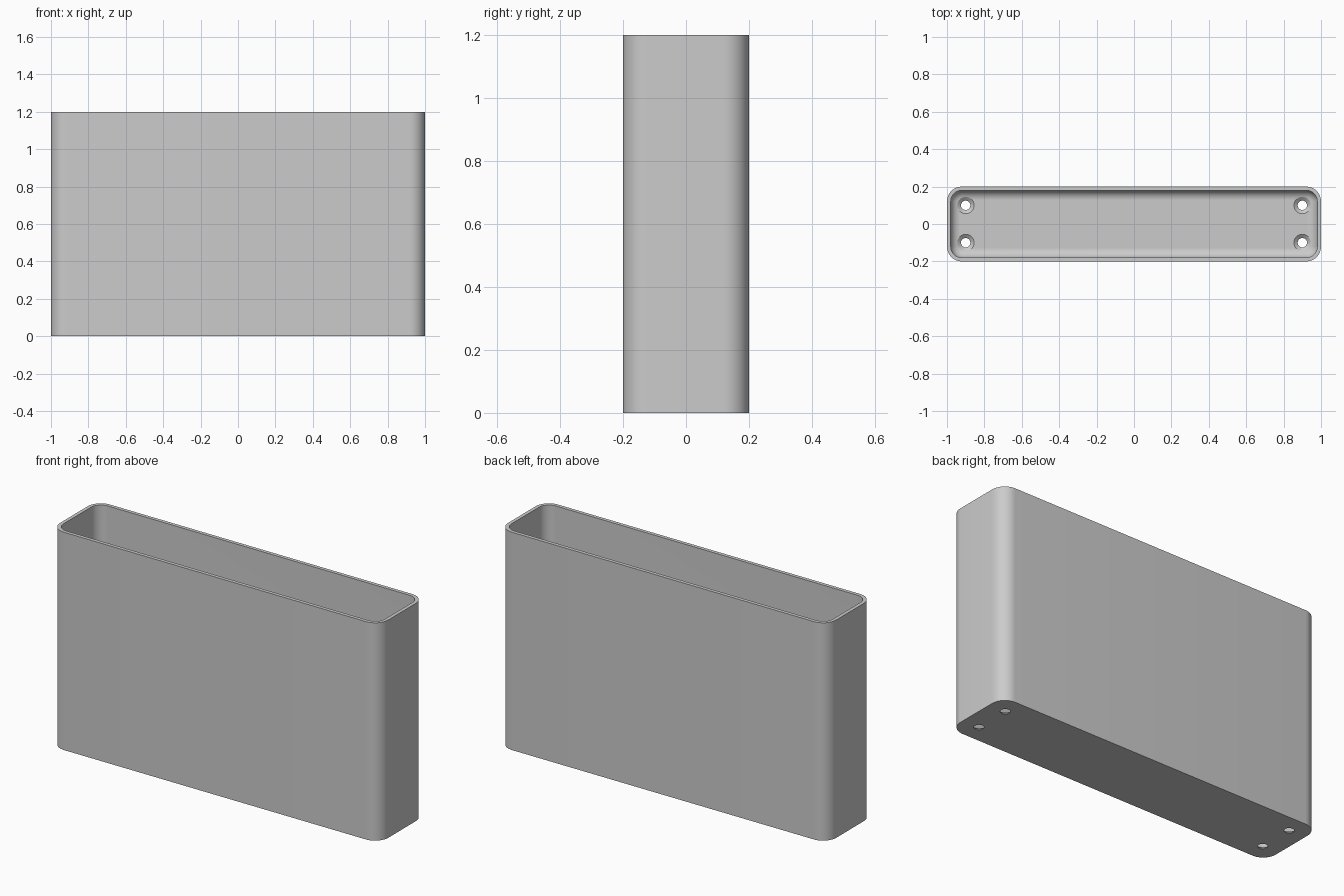
import bpy, bmesh
from math import sin, cos, pi

cube = bpy.data.objects.get("Cube")
if cube:
    bpy.data.objects.remove(cube, do_unlink=True)

HALF_X, HALF_Y, HEIGHT = 1.0, 0.2, 1.2
CORNER, WALL, FLOOR, FILLET = 0.08, 0.02, 0.02, 0.05
ARC = 12

grey = bpy.data.materials.new("light grey")
grey.use_nodes = True
colour = (0.6, 0.6, 0.6, 1)
grey.diffuse_color = colour
grey.node_tree.nodes["Principled BSDF"].inputs["Base Color"].default_value = colour


def rounded_ring(inset, z):
    """Rounded rectangle, moved inwards by inset."""
    r = CORNER - inset
    cx, cy = HALF_X - CORNER, HALF_Y - CORNER
    ring = []
    for k, (sx, sy) in enumerate(((1, 1), (-1, 1), (-1, -1), (1, -1))):
        for i in range(ARC + 1):
            a = (k + i / ARC) * pi / 2
            ring.append((sx * cx + r * cos(a), sy * cy + r * sin(a), z))
    return ring


def circle(r, z, cx, cy, n=32):
    return [(cx + r * cos(2 * pi * i / n), cy + r * sin(2 * pi * i / n), z)
            for i in range(n)]


def loft(bm, rings):
    """Skin a stack of rings and cap both ends."""
    rows = [[bm.verts.new(p) for p in ring] for ring in rings]
    for a, b in zip(rows, rows[1:]):
        for i in range(len(a)):
            j = (i + 1) % len(a)
            bm.faces.new((a[i], a[j], b[j], b[i]))
    bm.faces.new(rows[0][::-1])
    bm.faces.new(rows[-1])


def finish(bm, name):
    bmesh.ops.recalc_face_normals(bm, faces=bm.faces)
    mesh = bpy.data.meshes.new(name)
    bm.to_mesh(mesh)
    bm.free()
    mesh.materials.append(grey)
    obj = bpy.data.objects.new(name, mesh)
    bpy.context.collection.objects.link(obj)
    return obj


# Open box: outer wall, rim, inner wall, then a fillet down to the floor
rings = [rounded_ring(0, 0), rounded_ring(0, HEIGHT), rounded_ring(WALL, HEIGHT)]
for i in range(ARC + 1):
    a = i / ARC * pi / 2
    rings.append(rounded_ring(WALL + FILLET * (1 - cos(a)),
                              FLOOR + FILLET * (1 - sin(a))))
bm = bmesh.new()
loft(bm, rings)
box = finish(bm, "open_box")

# Countersunk screw holes, one near each corner of the floor
bm = bmesh.new()
for x in (-0.9, 0.9):
    for y in (-0.1, 0.1):
        loft(bm, [circle(r, z, x, y) for r, z in
                  ((0.025, -0.05), (0.025, 0.004), (0.045, FLOOR), (0.045, 0.1))])
cutter = finish(bm, "screw_hole_cutter")

cut = box.modifiers.new("screw holes", "BOOLEAN")
cut.operation = "DIFFERENCE"
cut.solver = "EXACT"
cut.object = cutter
bpy.ops.object.select_all(action="DESELECT")
box.select_set(True)
bpy.context.view_layer.objects.active = box
bpy.ops.object.modifier_apply(modifier=cut.name)
bpy.data.objects.remove(cutter, do_unlink=True)

# Smooth the rounded corners and keep the rim crisp
bpy.ops.object.shade_smooth_by_angle(angle=pi / 6)
